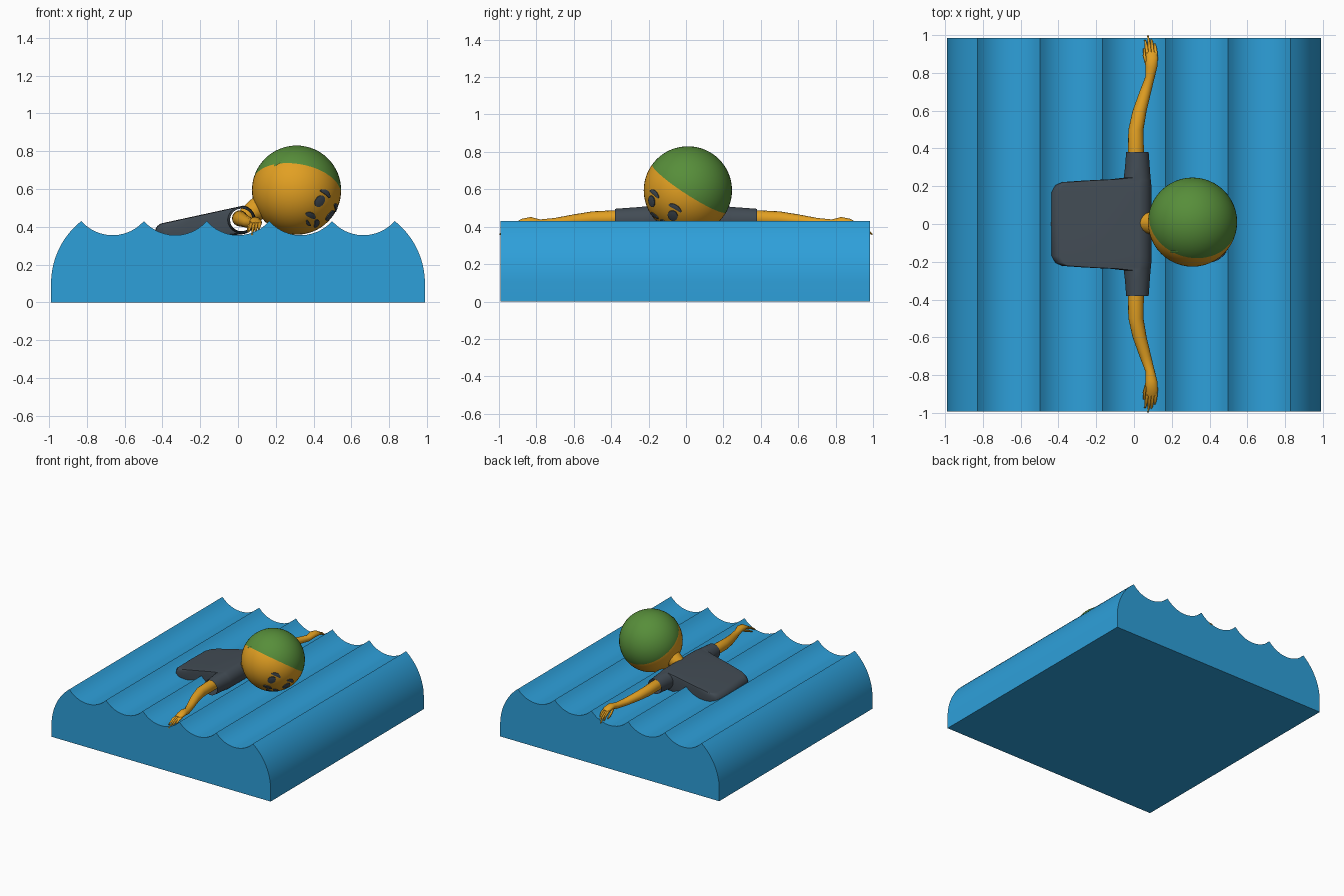
import bpy, bmesh, math
from mathutils import Vector as V

if "Cube" in bpy.data.objects:
    bpy.data.objects.remove(bpy.data.objects["Cube"])


def mat(name, rgb):
    m = bpy.data.materials.new(name)
    m.diffuse_color = (*rgb, 1)
    m.use_nodes = True
    m.node_tree.nodes["Principled BSDF"].inputs["Base Color"].default_value = m.diffuse_color
    return m


BLUE = mat("water_blue", (0.027, 0.35, 0.70))
SKIN = mat("warm_orange", (0.76, 0.35, 0.016))
GREEN = mat("cap_green", (0.095, 0.27, 0.042))
GREY = mat("slate_grey", (0.055, 0.072, 0.09))


def finish(name, bm, *mats, angle=40):
    bmesh.ops.recalc_face_normals(bm, faces=bm.faces)
    me = bpy.data.meshes.new(name)
    bm.to_mesh(me)
    bm.free()
    ob = bpy.data.objects.new(name, me)
    bpy.context.collection.objects.link(ob)
    for m in mats:
        me.materials.append(m)
    bpy.ops.object.select_all(action='DESELECT')
    ob.select_set(True)
    bpy.context.view_layer.objects.active = ob
    bpy.ops.object.shade_smooth_by_angle(angle=math.radians(angle))
    return ob


def skin_rings(bm, rings, caps=True):
    """Bridge equal-length closed rings of points."""
    vs = [[bm.verts.new(p) for p in r] for r in rings]
    n = len(vs[0])
    for a, b in zip(vs, vs[1:]):
        for i in range(n):
            j = (i + 1) % n
            bm.faces.new((a[i], a[j], b[j], b[i]))
    if caps:
        bm.faces.new(vs[0])
        bm.faces.new(vs[-1])


def ring(c, ru, rv, u=V((1, 0, 0)), v=V((0, 0, 1)), n=16):
    return [V(c) + u * ru * math.cos(math.tau * i / n) + v * rv * math.sin(math.tau * i / n)
            for i in range(n)]


# Water block: scalloped wave profile extruded along y
def arc(cx, cz, r, a0, a1, n):
    return [(cx + r * math.cos(a0 + (a1 - a0) * i / n), cz + r * math.sin(a0 + (a1 - a0) * i / n))
            for i in range(n + 1)]


half, dip, crest = 0.166, 0.075, 0.43
r = (half ** 2 + dip ** 2) / (2 * dip)
sw = math.asin(half / r)
side = math.asin(0.33 / 0.42)
prof = [(-0.99, 0.0)] + arc(-0.57, 0.10, 0.42, math.pi, math.pi - side, 12)[:-1]
for k in range(-2, 3):
    scallop = arc(k * 2 * half, crest - dip + r, r, -math.pi / 2 - sw, -math.pi / 2 + sw, 12)
    prof += scallop if k == 2 else scallop[:-1]
prof += arc(0.57, 0.10, 0.42, side, 0, 12)[1:] + [(0.99, 0.0)]
bm = bmesh.new()
skin_rings(bm, [[(x, y, z) for x, z in prof] for y in (-0.993, 0.985)])
finish("water", bm, BLUE, angle=30)


# Shirt: open loft along y; the section stretches from sleeve circle to torso
def shirt_section(y, left, rad):
    fx, fz = 0.018, 0.436
    span = max(0.0, fx - left - rad)
    tr = rad - 0.06 * span
    tx, tz = fx - span, fz - span * 0.165
    pts = []
    for i in range(28):
        a = math.tau * (i + 0.5) / 28
        c, s = math.cos(a), math.sin(a)
        pts.append((fx + rad * c, y, fz + rad * s) if c > 0 else (tx + tr * c, y, tz + tr * s))
    return pts


stations = [(0.38, -0.035, 0.060), (0.30, -0.045, 0.066), (0.245, -0.055, 0.070),
            (0.237, -0.13, 0.071), (0.230, -0.28, 0.072), (0.222, -0.40, 0.073),
            (0.205, -0.44, 0.074), (0.17, -0.462, 0.075), (0.0, -0.465, 0.076)]
bm = bmesh.new()
both = stations + [(-y, l, q) for y, l, q in reversed(stations[:-1])]
skin_rings(bm, [shirt_section(y, l, q) for y, l, q in both], caps=False)
finish("shirt", bm, GREY)

# Arms with hands and fingers: (x, y, z, half width, half height)
arm = [(0.01, 0.28, 0.445, 0.042, 0.042), (0.01, 0.40, 0.445, 0.042, 0.042),
       (0.01, 0.50, 0.442, 0.040, 0.040), (0.03, 0.60, 0.432, 0.037, 0.034),
       (0.06, 0.70, 0.420, 0.031, 0.027), (0.085, 0.78, 0.415, 0.025, 0.024),
       (0.092, 0.83, 0.428, 0.031, 0.024), (0.095, 0.88, 0.424, 0.032, 0.018),
       (0.094, 0.91, 0.412, 0.027, 0.012)]
for s, label in ((-1, "front"), (1, "back")):
    bm = bmesh.new()
    skin_rings(bm, [ring((x, s * y, z), w, h) for x, y, z, w, h in arm])
    for bx, tx, ty, tz in ((0.072, 0.058, 0.975, 0.375), (0.086, 0.074, 0.998, 0.358),
                           (0.101, 0.092, 0.985, 0.366), (0.116, 0.110, 0.955, 0.385)):
        skin_rings(bm, [ring((bx, s * 0.89, 0.418), 0.010, 0.011, n=8),
                        ring(((bx + tx) / 2, s * (0.90 + ty) / 2, (0.428 + tz) / 2), 0.009, 0.009, n=8),
                        ring((tx, s * ty, tz), 0.004, 0.005, n=8)])
    # thumb
    skin_rings(bm, [ring((0.075, s * 0.83, 0.42), 0.012, 0.012, n=8),
                    ring((0.056, s * 0.89, 0.395), 0.010, 0.010, n=8),
                    ring((0.054, s * 0.93, 0.375), 0.005, 0.005, n=8)])
    finish(label + "_arm", bm, SKIN)

# Neck
bm = bmesh.new()
Y, N = V((0, 1, 0)), V((-0.4, 0, 0.9))
skin_rings(bm, [ring((x, 0.005, z), q, q, Y, N) for x, z, q in
                ((0.03, 0.45, 0.045), (0.07, 0.475, 0.055), (0.11, 0.50, 0.065), (0.20, 0.54, 0.085))])
finish("neck", bm, SKIN)

# Head: sphere split by a tilted plane into face and cap
C, R = V((0.31, 0.01, 0.594)), 0.236
bm = bmesh.new()
bmesh.ops.create_uvsphere(bm, u_segments=48, v_segments=32, radius=R)
capn = V((0.15, 0.545, 0.84)).normalized()
bmesh.ops.bisect_plane(bm, geom=bm.verts[:] + bm.edges[:] + bm.faces[:],
                       plane_co=capn * 0.014, plane_no=capn)
for f in bm.faces:
    f.material_index = 1 if f.calc_center_median().dot(capn) > 0.014 else 0
bmesh.ops.translate(bm, verts=bm.verts, vec=C)
finish("head", bm, SKIN, GREEN)

# Face details: thin oval plates hugging the head
FACE = V((0.667, -0.61, -0.43)).normalized()
SIDE = V((0.42, 0.72, -0.555))
SIDE = (SIDE - FACE * SIDE.dot(FACE)).normalized()
UP = FACE.cross(SIDE)


def plate(name, u, v, a, b, rot=0.0, bend=0.0):
    bm = bmesh.new()
    rings = []
    for k, rad in ((1.0, R - 0.002), (1.0, R + 0.005), (0.6, R + 0.006), (0.15, R + 0.006)):
        pts = []
        for i in range(20):
            t = math.tau * i / 20
            p, q = a * k * math.cos(t), b * k * math.sin(t)
            q -= bend * (p / a) ** 2
            pu = u + p * math.cos(rot) - q * math.sin(rot)
            pv = v + p * math.sin(rot) + q * math.cos(rot)
            pts.append(C + (FACE + SIDE * pu + UP * pv).normalized() * rad)
        rings.append(pts)
    skin_rings(bm, rings)
    finish(name, bm, GREY)


for s, label in ((-1, "right"), (1, "left")):
    plate(label + "_eye", s * 0.33, 0.0, 0.13, 0.15)
    plate(label + "_brow", s * 0.34, 0.27, 0.19, 0.06, -s * 0.1, 0.05)
    plate(label + "_moustache", s * 0.2, -0.38, 0.17, 0.07, -s * 0.45, 0.03)
plate("mouth", 0, -0.58, 0.13, 0.045, 0, -0.03)

# Small raised fold on the cap
bm = bmesh.new()
bmesh.ops.create_uvsphere(bm, u_segments=16, v_segments=10, radius=1)
for v in bm.verts:
    x, y, z = v.co
    v.co = V((0.215, -0.143, 0.732)) + V((0.83, 0.0, 0.56)) * x * 0.036 \
        + V((-0.4, -0.65, 0.6)) * y * 0.012 + V((-0.35, 0.77, 0.53)) * z * 0.011
finish("cap_fold", bm, GREEN)
